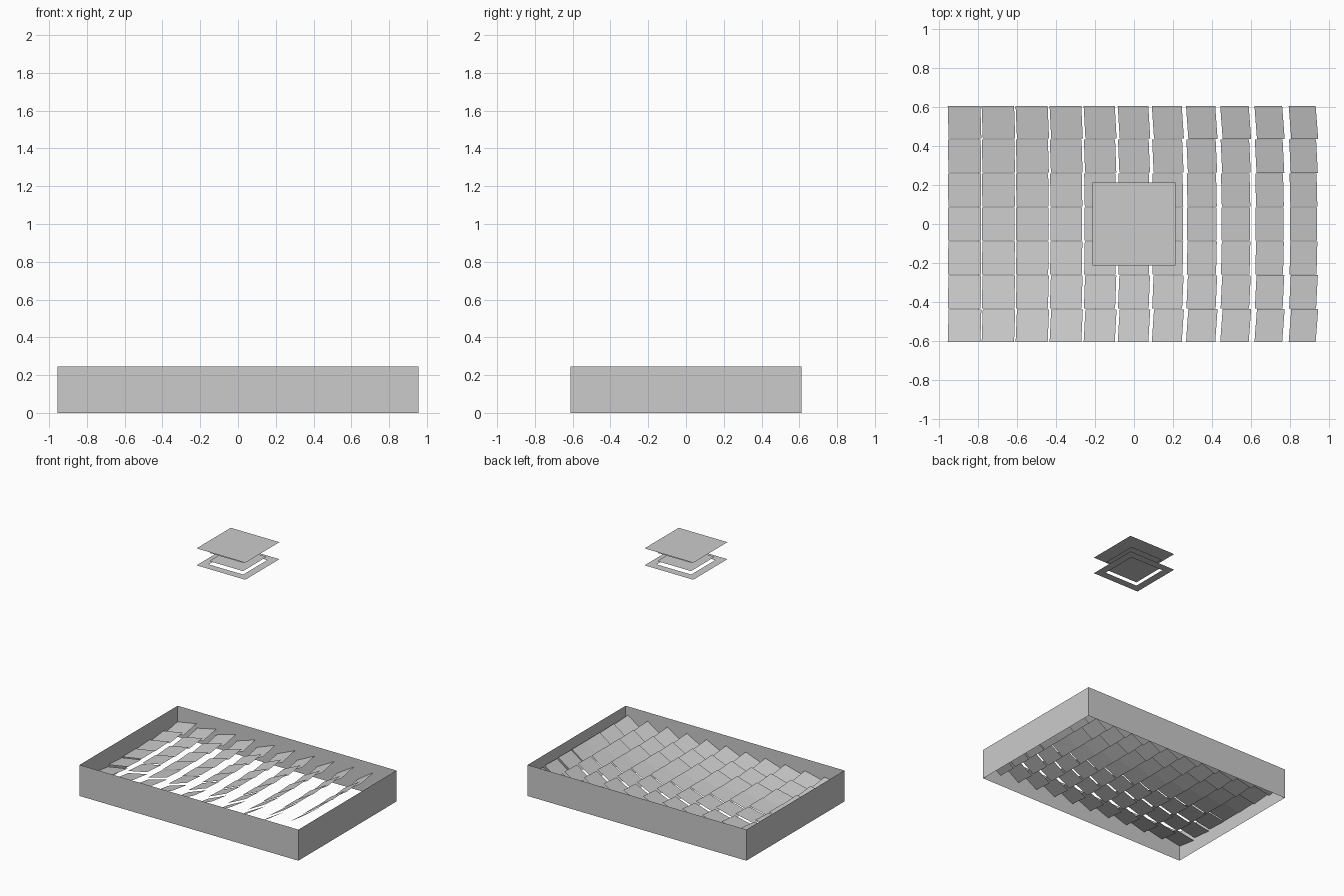
import bpy
from math import asin, atan2
from mathutils import Vector, Euler

if "Cube" in bpy.data.objects:
    bpy.data.objects.remove(bpy.data.objects["Cube"])

PITCH, TILE = 0.1735, 0.17
TILE_Z = 0.1225
TARGET = Vector((0, 0, 1.89))
SUN = Vector((-1, 0, 1)).normalized()


def make_mesh(name, verts, faces, loc=(0, 0, 0), rot=(0, 0, 0)):
    mesh = bpy.data.meshes.new(name)
    mesh.from_pydata(verts, [], faces)
    obj = bpy.data.objects.new(name, mesh)
    bpy.context.collection.objects.link(obj)
    obj.location, obj.rotation_euler = loc, rot
    return obj


def ring(hx, hy, z=0):
    return [(-hx, -hy, z), (hx, -hy, z), (hx, hy, z), (-hx, hy, z)]


def plate(name, size, loc, rot=(0, 0, 0)):
    return make_mesh(name, ring(size / 2, size / 2), [(0, 1, 2, 3)], loc, rot)


# quads joining two four-point rings
BAND = [(i, (i + 1) % 4, (i + 1) % 4 + 4, i + 4) for i in range(4)]

# Open tray: four thin walls, no floor
make_mesh("tray_walls", ring(0.955, 0.611) + ring(0.955, 0.611, 0.245), BAND)

# Mirror field: each tile bisects the sun direction and the target direction
for col in range(11):
    for row in range(7):
        pos = Vector(((col - 5) * PITCH, (row - 3) * PITCH, TILE_Z))
        n = ((TARGET - pos).normalized() + SUN).normalized()
        rot = Euler((-asin(n.y), atan2(n.x, n.z), 0))
        plate(f"mirror_{col}_{row}", TILE, pos, rot)

# Receiver stack above the field: lower frame, two inner plates, top cover
make_mesh("receiver_frame", ring(0.2125, 0.2125) + ring(0.15, 0.15), BAND, (0, 0, 1.866))
plate("receiver_lower_plate", 0.295, (0, 0, 1.892))
plate("receiver_upper_plate", 0.295, (0, 0, 1.957))
plate("receiver_cover", 0.425, (0, 0, 2.0))
